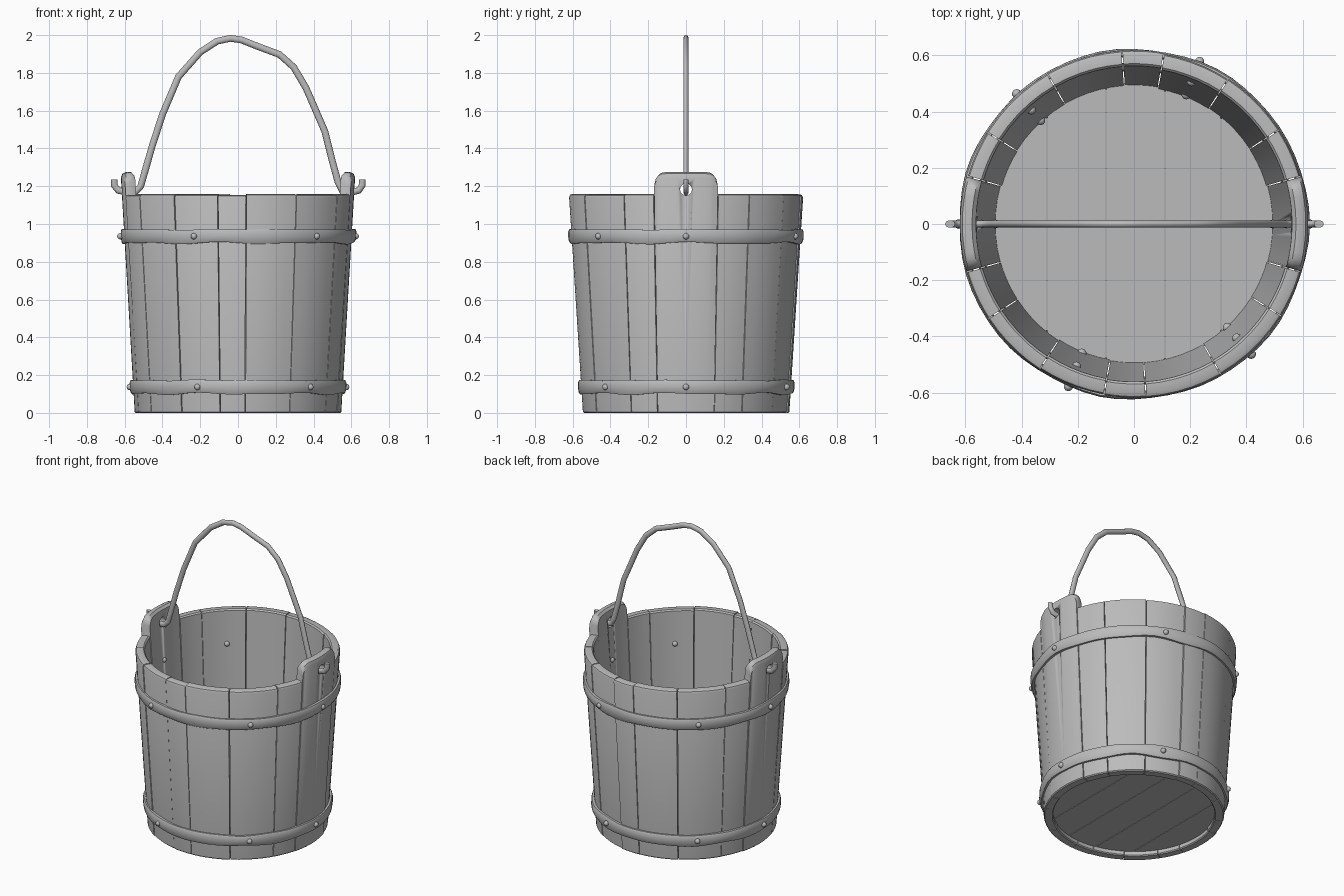
import bpy, bmesh, math, random
from mathutils import Vector, Matrix

if "Cube" in bpy.data.objects:
    bpy.data.objects.remove(bpy.data.objects["Cube"])

random.seed(4)
H = 1.16
grey = bpy.data.materials.new("plain grey")
grey.diffuse_color = (0.5, 0.5, 0.5, 1)
grey.use_nodes = True
grey.node_tree.nodes["Principled BSDF"].inputs["Base Color"].default_value = grey.diffuse_color


def r_out(z):
    return 0.545 + 0.073 * z / H


def r_in(z):
    return 0.488 + 0.073 * z / H


def finish(bm, name, angle=35):
    bmesh.ops.recalc_face_normals(bm, faces=bm.faces)
    me = bpy.data.meshes.new(name)
    bm.to_mesh(me)
    bm.free()
    ob = bpy.data.objects.new(name, me)
    bpy.context.collection.objects.link(ob)
    me.materials.append(grey)
    bpy.ops.object.select_all(action='DESELECT')
    bpy.context.view_layer.objects.active = ob
    ob.select_set(True)
    bpy.ops.object.shade_smooth_by_angle(angle=math.radians(angle))
    return ob


def skin(bm, rings, closed=False):
    """Bridge equal-length rings of points into a tube."""
    vs = [[bm.verts.new(p) for p in r] for r in rings]
    n, m = len(vs), len(vs[0])
    for i in range(n if closed else n - 1):
        a, b = vs[i], vs[(i + 1) % n]
        for j in range(m):
            bm.faces.new((a[j], a[(j + 1) % m], b[(j + 1) % m], b[j]))
    if not closed:
        bm.faces.new(vs[0])
        bm.faces.new(vs[-1])


def polar(r, a, z):
    return (r * math.cos(a), r * math.sin(a), z)


def stave_profile(top, dr, c):
    """Radial section of a stave with a rounded upper rim, c = rounding."""
    ro, ri = r_out(min(top, H)) + dr, r_in(min(top, H)) + dr
    return [(r_in(0) + dr, 0.006), (r_in(0) + 0.006 + dr, 0), (r_out(0) - 0.006 + dr, 0),
            (r_out(0) + dr, 0.006), (ro, top - c), (ro - 0.3 * c, top - 0.3 * c),
            (ro - c, top), (ri + 0.5 * c, top), (ri, top - 0.5 * c)]


def stave(name, a0, a1, ear=False):
    gap = math.radians(0.2)
    a0, a1 = math.radians(a0) + gap, math.radians(a1) - gap
    dr, top = random.uniform(-0.004, 0.003), H - random.uniform(0, 0.007)
    # ear columns crowd toward the sides to round the top corners
    ts = [0, .02, .06, .12, .2, .35, .5, .65, .8, .88, .94, .98, 1] if ear else [i / 5 for i in range(6)]
    rings = []
    for t in ts:
        z = top
        if ear:
            d = max(0, 1 - min(t, 1 - t) / 0.16)
            z = 1.275 - 0.055 * (1 - math.sqrt(max(0, 1 - d * d)))
        rings.append([polar(r, a0 + (a1 - a0) * t, h)
                      for r, h in stave_profile(z, 0.002 if ear else dr, 0.028 if ear else 0.016)])
    bm = bmesh.new()
    skin(bm, rings)
    return finish(bm, name)


# Staves: uneven widths, repeated after half a turn
marks = [16, 33, 57, 80, 94, 120, 148, 164]
for half in (0, 180):
    for k in range(7):
        stave("stave", marks[k] + half, marks[k + 1] + half)
    # tall stave with the handle hole
    ear = stave("ear_stave", half - 16, half + 16, True)
    bm = bmesh.new()
    bmesh.ops.create_cone(bm, cap_ends=True, segments=12, radius1=0.032, radius2=0.032, depth=0.3,
                          matrix=Matrix.Translation((0.59 * (1 if half == 0 else -1), 0, 1.183)) @
                          Matrix.Rotation(math.pi / 2, 4, 'Y'))
    cutter = finish(bm, "hole_cutter")
    cutter.hide_render = True
    mod = ear.modifiers.new("hole", 'BOOLEAN')
    mod.operation, mod.solver, mod.object = 'DIFFERENCE', 'EXACT', cutter
    bpy.context.view_layer.objects.active = ear
    bpy.ops.object.modifier_apply(modifier="hole")
    bpy.data.objects.remove(cutter)

# Floor planks running front to back, clipped to a circle
R = 0.502
edges = [-0.495, -0.31, -0.1, 0.11, 0.31, 0.495]
for x0, x1 in zip(edges, edges[1:]):
    xs = [x0 + 0.0015 + (x1 - x0 - 0.003) * i / 8 for i in range(9)]
    ys = [math.sqrt(R * R - x * x) for x in xs]
    loop = list(zip(xs, ys)) + [(x, -y) for x, y in reversed(list(zip(xs, ys)))]
    bm = bmesh.new()
    skin(bm, [[(x, y, z) for x, y in loop] for z in (0.03, 0.08)])
    finish(bm, "floor_plank")


# Hammered hoops, slightly wavy, with rivets through the wall
def hoop(name, z0, seed):
    bm = bmesh.new()
    rings = []
    for i in range(64):
        a = 2 * math.pi * i / 64
        w = 0.004 * math.sin(7 * a + seed) + 0.003 * math.sin(11 * a + 2 * seed)
        lo, hi = z0 - 0.036 + w, z0 + 0.036 + 0.6 * w * math.cos(3 * a)
        t = 0.018 + 0.5 * w
        sec = [(-0.006, lo), (t - 0.006, lo), (t, lo + 0.012), (t + 0.002, z0),
               (t, hi - 0.012), (t - 0.006, hi), (-0.006, hi)]
        rings.append([polar(r_out(z) + o, a, z) for o, z in sec])
    skin(bm, rings, True)
    finish(bm, name, 40)
    for deg in (0, 68, 132, 180, 248, 312):
        a = math.radians(deg)
        for r in (r_out(z0) + 0.02, r_in(z0)):
            bm = bmesh.new()
            bmesh.ops.create_uvsphere(bm, u_segments=10, v_segments=6, radius=0.017,
                                      matrix=Matrix.Translation(polar(r, a, z0)))
            finish(bm, "rivet", 60)


hoop("upper_hoop", 0.935, 1.0)
hoop("lower_hoop", 0.137, 2.3)

# Bent handle rod with hooked ends through the ears
path = [(-.655, 1.235), (-.655, 1.205), (-.635, 1.178), (-.59, 1.168), (-.54, 1.172), (-.515, 1.2),
        (-.495, 1.27), (-.455, 1.41), (-.4, 1.58), (-.315, 1.78), (-.2, 1.91), (-.11, 1.968),
        (-.04, 1.983), (.02, 1.974), (.1, 1.942), (.22, 1.897), (.295, 1.83), (.36, 1.72),
        (.46, 1.49), (.5, 1.33), (.53, 1.22), (.55, 1.178), (.6, 1.168), (.64, 1.178),
        (.658, 1.205), (.658, 1.235)]
pts = [Vector((x, 0, z)) for x, z in path]
rings = []
for i, p in enumerate(pts):
    t = (pts[min(i + 1, len(pts) - 1)] - pts[max(i - 1, 0)]).normalized()
    n = Vector((-t.z, 0, t.x))
    rings.append([p + n * 0.018 * math.cos(b) + Vector((0, 0.0135 * math.sin(b), 0))
                  for b in [2 * math.pi * k / 10 for k in range(10)]])
bm = bmesh.new()
skin(bm, rings)
finish(bm, "handle", 50)
